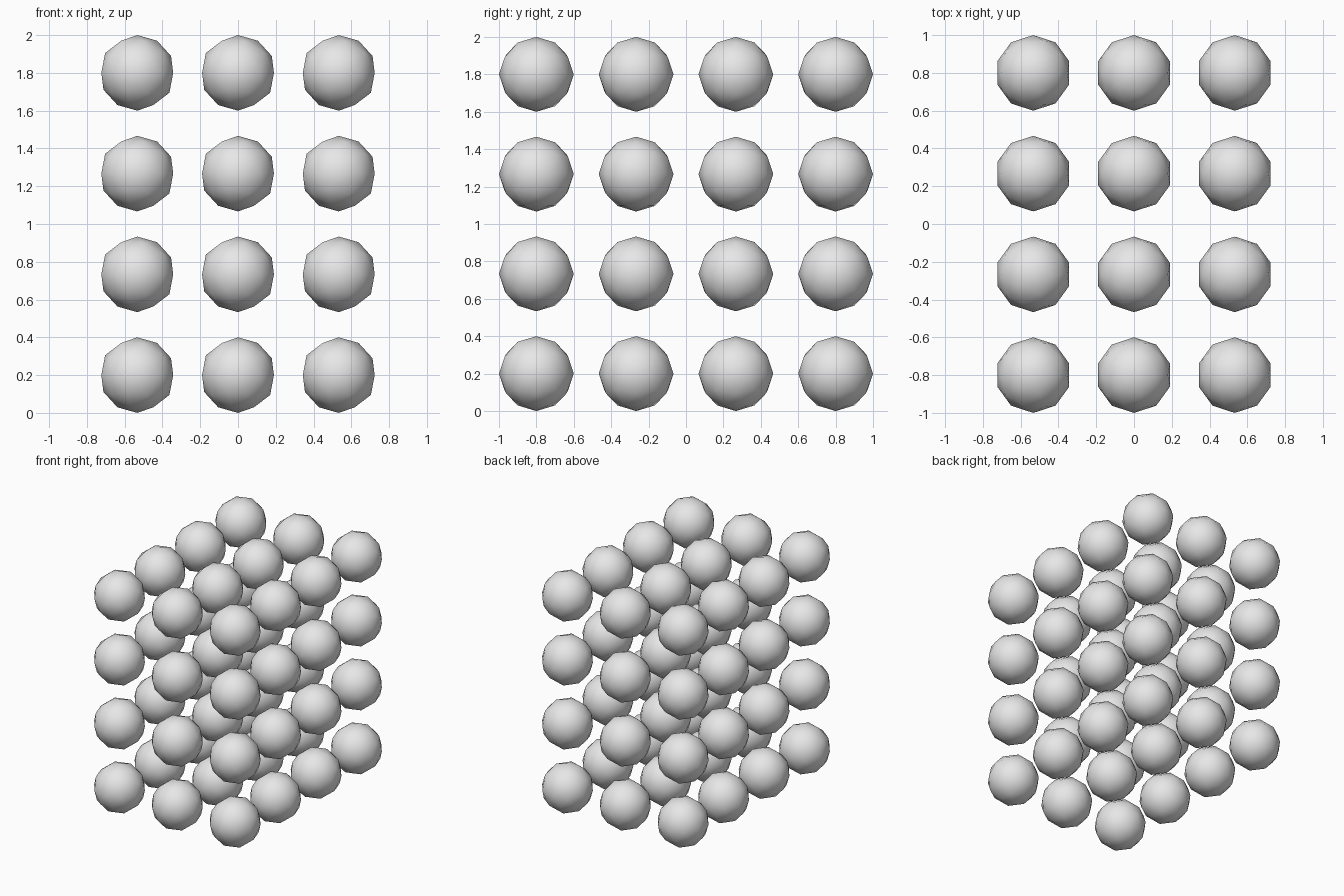
import bpy

cube = bpy.data.objects.get("Cube")
if cube:
    bpy.data.objects.remove(cube, do_unlink=True)

RADIUS = 0.2
COUNTS = (3, 4, 4)
SPACING = (2 - 2 * RADIUS) / 3

# Plain grey material
grey = bpy.data.materials.new("light_grey")
grey.use_nodes = True
colour = (0.8, 0.8, 0.8, 1)
grey.diffuse_color = colour
grey.node_tree.nodes["Principled BSDF"].inputs["Base Color"].default_value = colour

# One smooth low-poly ball, shared by the whole lattice
bpy.ops.mesh.primitive_ico_sphere_add(subdivisions=2, radius=RADIUS)
first = bpy.context.object
first.data.name = "ball"
first.data.materials.append(grey)
bpy.ops.object.shade_smooth()


def centred(index, count):
    return (index - (count - 1) / 2) * SPACING


# Lattice of separate balls
nx, ny, nz = COUNTS
for k in range(nz):
    for j in range(ny):
        for i in range(nx):
            if i == j == k == 0:
                ball = first
            else:
                ball = bpy.data.objects.new("ball", first.data)
                bpy.context.collection.objects.link(ball)
            ball.name = f"ball_column{i + 1}_row{j + 1}_layer{k + 1}"
            ball.location = (centred(i, nx), centred(j, ny), RADIUS + k * SPACING)
